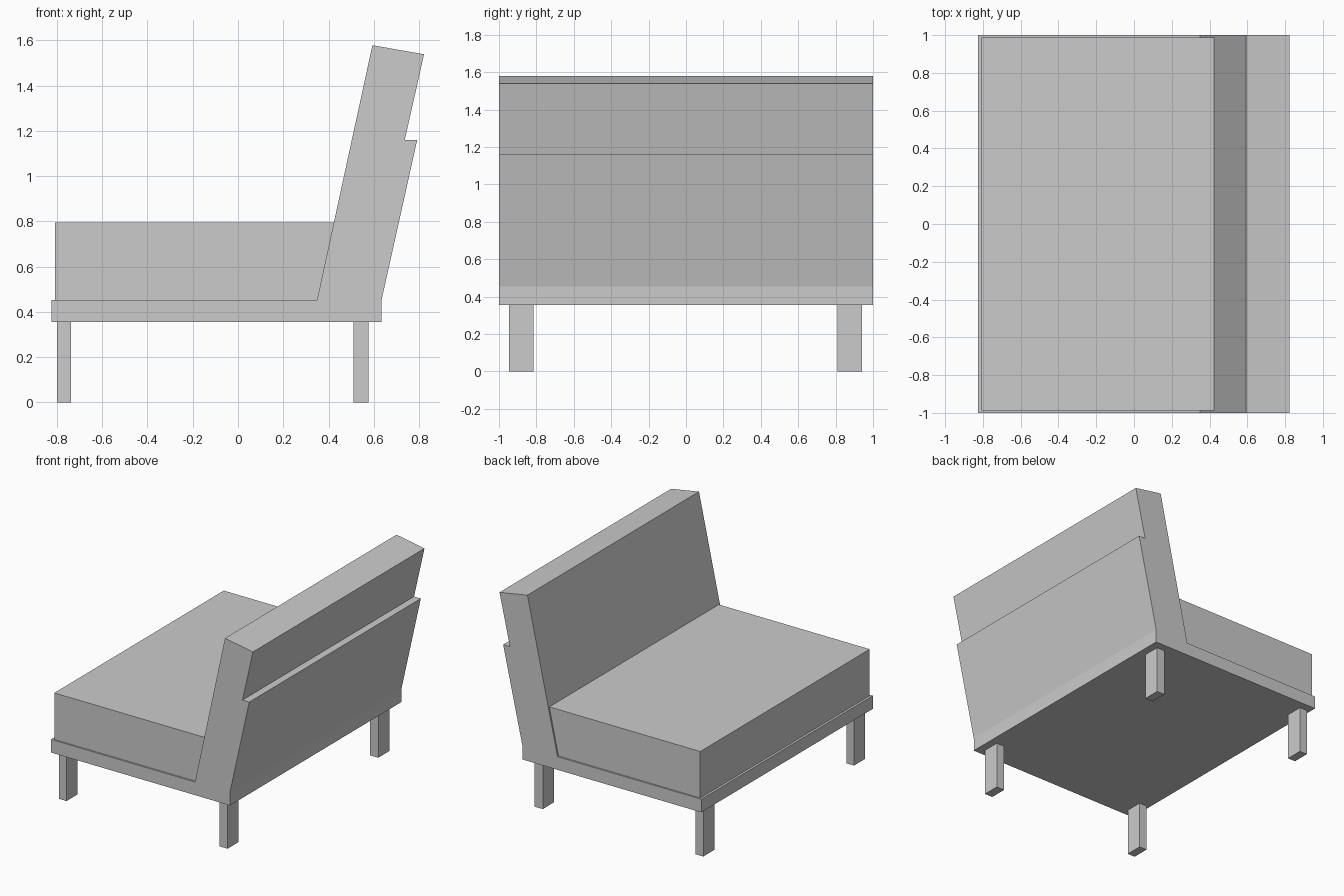
import bpy

if "Cube" in bpy.data.objects:
    bpy.data.objects.remove(bpy.data.objects["Cube"])


def extrude_profile(name, profile, y0, y1):
    """Closed prism from an (x, z) outline listed counter-clockwise seen from the front."""
    n = len(profile)
    verts = [(x, y, z) for y in (y0, y1) for x, z in profile]
    faces = [tuple(range(n)), tuple(range(2 * n - 1, n - 1, -1))]
    faces += [(i, i + n, (i + 1) % n + n, (i + 1) % n) for i in range(n)]
    mesh = bpy.data.meshes.new(name)
    mesh.from_pydata(verts, [], faces)
    mesh.update()
    obj = bpy.data.objects.new(name, mesh)
    bpy.context.collection.objects.link(obj)
    return obj


# Seat base and leaning backrest with a stepped rear panel
extrude_profile("frame", [
    (-0.825, 0.355), (0.635, 0.355), (0.635, 0.455), (0.792, 1.16),
    (0.737, 1.16), (0.822, 1.538), (0.594, 1.578), (0.349, 0.452),
    (-0.825, 0.452)], -1.0, 1.0)

# Seat cushion, slightly inset and cut to meet the sloping back
extrude_profile("seat_cushion", [
    (-0.808, 0.452), (0.349, 0.452), (0.424, 0.795), (-0.808, 0.795)],
    -0.988, 0.988)

# Four flat legs
for side, x0, x1 in (("front", -0.80, -0.737), ("rear", 0.51, 0.577)):
    for end, y0, y1 in (("right", -0.946, -0.816), ("left", 0.811, 0.941)):
        extrude_profile(f"{side}_{end}_leg", [
            (x0, 0.0), (x1, 0.0), (x1, 0.355), (x0, 0.355)], y0, y1)
